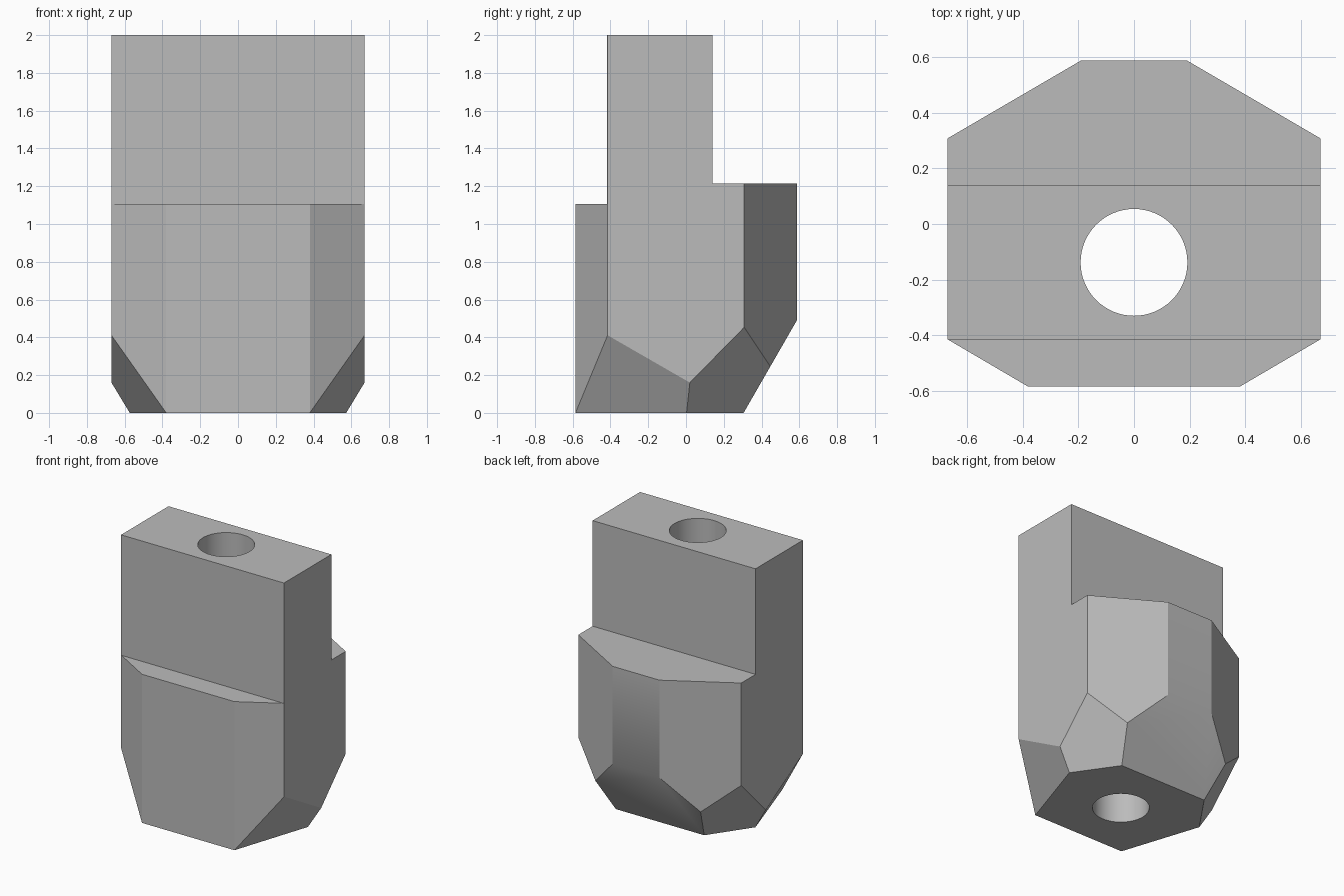
import bpy, bmesh
from mathutils import Vector

if "Cube" in bpy.data.objects:
    bpy.data.objects.remove(bpy.data.objects["Cube"], do_unlink=True)

HALF = 0.67

# One plain grey material
grey = bpy.data.materials.new("plain_grey")
grey.use_nodes = True
colour = (0.5, 0.5, 0.5, 1)
grey.diffuse_color = colour
grey.node_tree.nodes["Principled BSDF"].inputs["Base Color"].default_value = colour

# Stepped side profile (y, z), extruded across the width
profile = [(-0.585, 0), (0.305, 0), (0.587, 0.49), (0.587, 1.215), (0.14, 1.215),
           (0.14, 2), (-0.417, 2), (-0.417, 1.105), (-0.585, 1.105)]
bm = bmesh.new()
face = bm.faces.new([bm.verts.new((-HALF, y, z)) for y, z in profile])
side = bmesh.ops.extrude_face_region(bm, geom=[face])["geom"]
bmesh.ops.translate(bm, vec=(2 * HALF, 0, 0),
                    verts=[v for v in side if isinstance(v, bmesh.types.BMVert)])
bmesh.ops.recalc_face_normals(bm, faces=bm.faces)


def slice_off(point, normal):
    """Cut away everything beyond a plane and cap the opening."""
    cut = bmesh.ops.bisect_plane(bm, geom=bm.verts[:] + bm.edges[:] + bm.faces[:],
                                 dist=1e-5, plane_co=point, plane_no=normal,
                                 clear_outer=True)["geom_cut"]
    rim = [e for e in cut if isinstance(e, bmesh.types.BMEdge) and e.is_boundary]
    bmesh.ops.holes_fill(bm, edges=rim, sides=0)


# Upright corner cuts and sloping lower cuts, the same on both sides
cuts = [((0.38, -0.585, 0), (0.17, -0.29, 0)),
        ((0.67, 0.308, 0), (0.28, 0.48, 0)),
        ((0.38, -0.585, 0), (0.221, -0.0725, -0.126)),
        ((0.575, 0, 0), (0.398, 0.276, -0.271))]
for point, normal in cuts:
    for s in (1, -1):
        slice_off(Vector((s * point[0], *point[1:])), Vector((s * normal[0], *normal[1:])))
bmesh.ops.recalc_face_normals(bm, faces=bm.faces)

mesh = bpy.data.meshes.new("body")
bm.to_mesh(mesh)
bm.free()
mesh.materials.append(grey)
body = bpy.data.objects.new("body", mesh)
bpy.context.collection.objects.link(body)

# Round hole straight through from top to bottom
bpy.ops.mesh.primitive_cylinder_add(vertices=64, radius=0.192, depth=3,
                                    location=(0, -0.138, 1))
cutter = bpy.context.object
cutter.name = "hole_cutter"
cutter.hide_render = True
cutter.data.materials.append(grey)
hole = body.modifiers.new("hole", "BOOLEAN")
hole.operation = "DIFFERENCE"
hole.solver = "EXACT"
hole.object = cutter
bpy.context.view_layer.objects.active = body
bpy.ops.object.modifier_apply(modifier=hole.name)
bpy.data.objects.remove(cutter, do_unlink=True)

# Smooth the bore and the blend down the back; the rest stays flat
for p in body.data.polygons:
    in_bore = (p.center.xy - Vector((0, -0.138))).length < 0.195 and abs(p.normal.z) < 0.1
    on_back = abs(p.normal.x) < 0.01 and p.normal.y > 0.5 and p.center.y > 0.2
    p.use_smooth = in_bore or on_back
